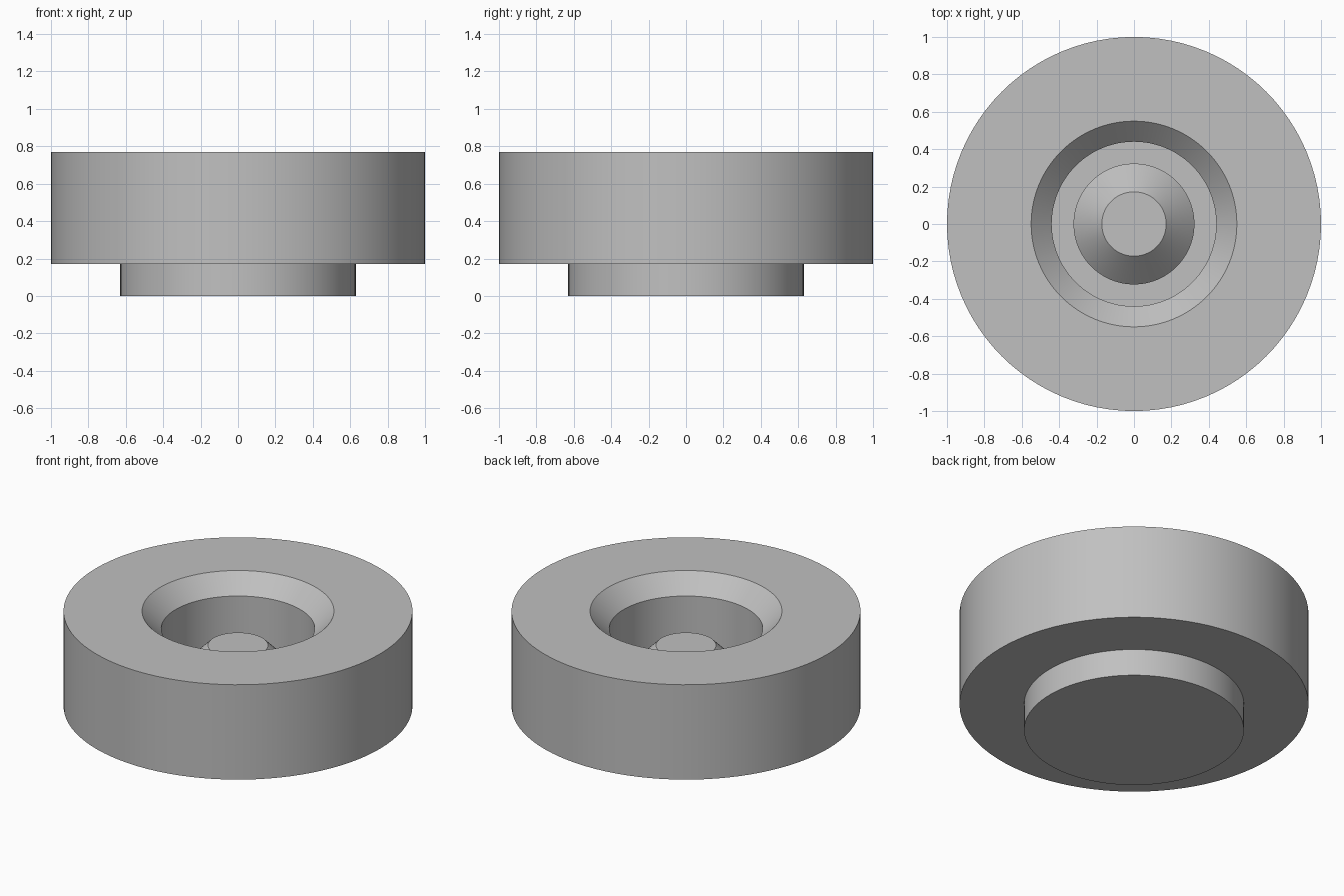
import bpy
import bmesh
from math import tau, cos, sin, radians

SIDES = 96

cube = bpy.data.objects.get("Cube")
if cube:
    bpy.data.objects.remove(cube, do_unlink=True)

grey = bpy.data.materials.new("plain grey")
grey.use_nodes = True
colour = (0.53, 0.53, 0.53, 1)
grey.diffuse_color = colour
grey.node_tree.nodes["Principled BSDF"].inputs["Base Color"].default_value = colour


def turned_part(name, profile):
    """Turn a (radius, height) profile round z and cap both ends."""
    bm = bmesh.new()
    rings = [[bm.verts.new((r * cos(tau * i / SIDES), r * sin(tau * i / SIDES), z))
              for i in range(SIDES)] for r, z in profile]
    for a, b in zip(rings, rings[1:]):
        for i in range(SIDES):
            j = (i + 1) % SIDES
            bm.faces.new((a[i], a[j], b[j], b[i]))
    bm.faces.new(rings[0][::-1])
    bm.faces.new(rings[-1])
    bmesh.ops.recalc_face_normals(bm, faces=bm.faces[:])
    mesh = bpy.data.meshes.new(name)
    bm.to_mesh(mesh)
    bm.free()
    mesh.materials.append(grey)
    obj = bpy.data.objects.new(name, mesh)
    bpy.context.collection.objects.link(obj)
    bpy.ops.object.select_all(action="DESELECT")
    obj.select_set(True)
    bpy.context.view_layer.objects.active = obj
    bpy.ops.object.shade_smooth_by_angle(angle=radians(30))
    return obj


# One turned solid: foot, wide rim, chamfered bore and tapered centre post
turned_part("recessed_knob_body", [
    (0.63, 0.0), (0.63, 0.17),      # foot
    (1.0, 0.17), (1.0, 0.77),       # outer rim
    (0.55, 0.77), (0.44, 0.66),     # bore chamfer
    (0.44, 0.17), (0.323, 0.17),    # bore wall and floor
    (0.323, 0.404), (0.172, 0.554), # centre post with chamfered top
])
